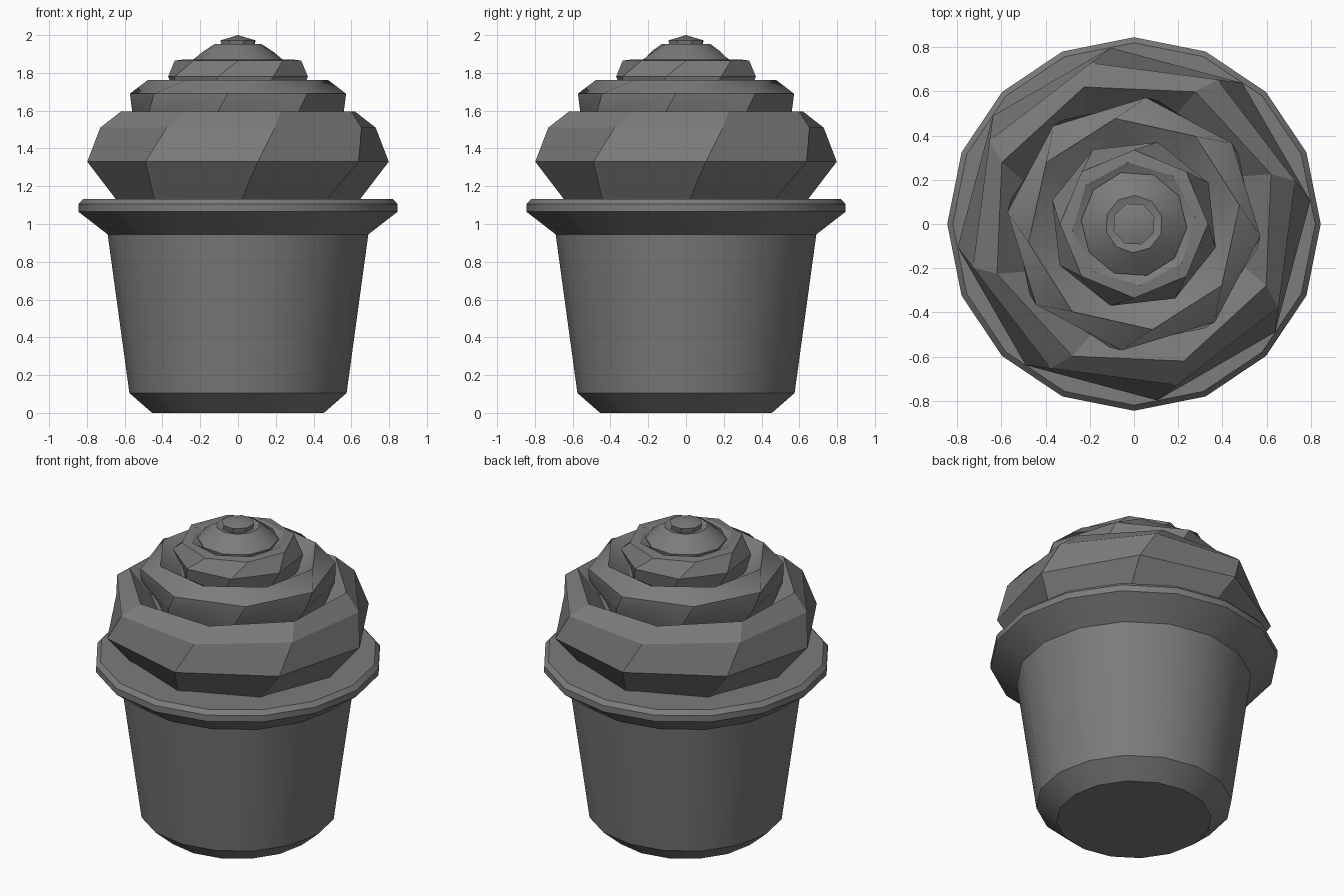
import bpy
import bmesh
from math import cos, sin, radians, tau

if "Cube" in bpy.data.objects:
    bpy.data.objects.remove(bpy.data.objects["Cube"], do_unlink=True)

grey = bpy.data.materials.new("plain grey")
grey.use_nodes = True
colour = (0.2, 0.2, 0.2, 1)
grey.diffuse_color = colour
grey.node_tree.nodes["Principled BSDF"].inputs["Base Color"].default_value = colour


def twisted_lathe(name, sides, profile, smooth=30):
    """Stack rings of (radius, height, twist in degrees); radius 0 makes a tip."""
    bm = bmesh.new()
    rings = []
    for radius, z, twist in profile:
        if radius == 0:
            rings.append([bm.verts.new((0, 0, z))] * sides)
            continue
        angles = [radians(twist) + tau * i / sides for i in range(sides)]
        rings.append([bm.verts.new((radius * cos(a), radius * sin(a), z))
                      for a in angles])
    for low, high in zip(rings, rings[1:]):
        for i in range(sides):
            j = (i + 1) % sides
            corners = dict.fromkeys((low[i], low[j], high[j], high[i]))
            bm.faces.new(list(corners))
    bmesh.ops.recalc_face_normals(bm, faces=bm.faces)
    mesh = bpy.data.meshes.new(name)
    bm.to_mesh(mesh)
    bm.free()
    mesh.materials.append(grey)
    obj = bpy.data.objects.new(name, mesh)
    bpy.context.collection.objects.link(obj)
    bpy.ops.object.select_all(action="DESELECT")
    obj.select_set(True)
    bpy.context.view_layer.objects.active = obj
    bpy.ops.object.shade_smooth_by_angle(angle=radians(smooth))
    return obj


# Tapered cup with a chamfered foot and flared rim
cup = [(0, 0), (0.455, 0), (0.575, 0.105), (0.69, 0.945), (0.845, 1.065),
       (0.845, 1.105), (0.82, 1.132), (0, 1.132)]
twisted_lathe("cup", 16, [(r, z, 0) for r, z in cup])

# Twisted frosting tiers, each curling into a valley around the next
twisted_lathe("lower_frosting", 8, [
    (0, 1.1, 0), (0.63, 1.11, 1), (0.805, 1.33, 7.5), (0.755, 1.51, 15),
    (0.66, 1.595, 20), (0.53, 1.47, 24), (0, 1.47, 0)])
twisted_lathe("middle_frosting", 8, [
    (0, 1.42, 0), (0.5, 1.44, -20), (0.57, 1.59, -11), (0.575, 1.69, -5.5),
    (0.485, 1.762, 10), (0.36, 1.68, 14), (0, 1.68, 0)])
twisted_lathe("upper_frosting", 8, [
    (0, 1.62, 0), (0.35, 1.65, -26), (0.385, 1.78, -16),
    (0.335, 1.865, 0), (0.28, 1.872, 6), (0.22, 1.84, 10), (0, 1.84, 0)])
twisted_lathe("top_frosting", 10, [
    (0, 1.8, 0), (0.23, 1.81, -12), (0.24, 1.868, -4), (0.19, 1.91, 6),
    (0.13, 1.952, 16), (0.09, 1.94, 24), (0, 1.94, 0)])
twisted_lathe("frosting_tip", 8, [
    (0, 1.92, 0), (0.09, 1.93, 10), (0.098, 1.972, 20), (0, 2, 0)])
